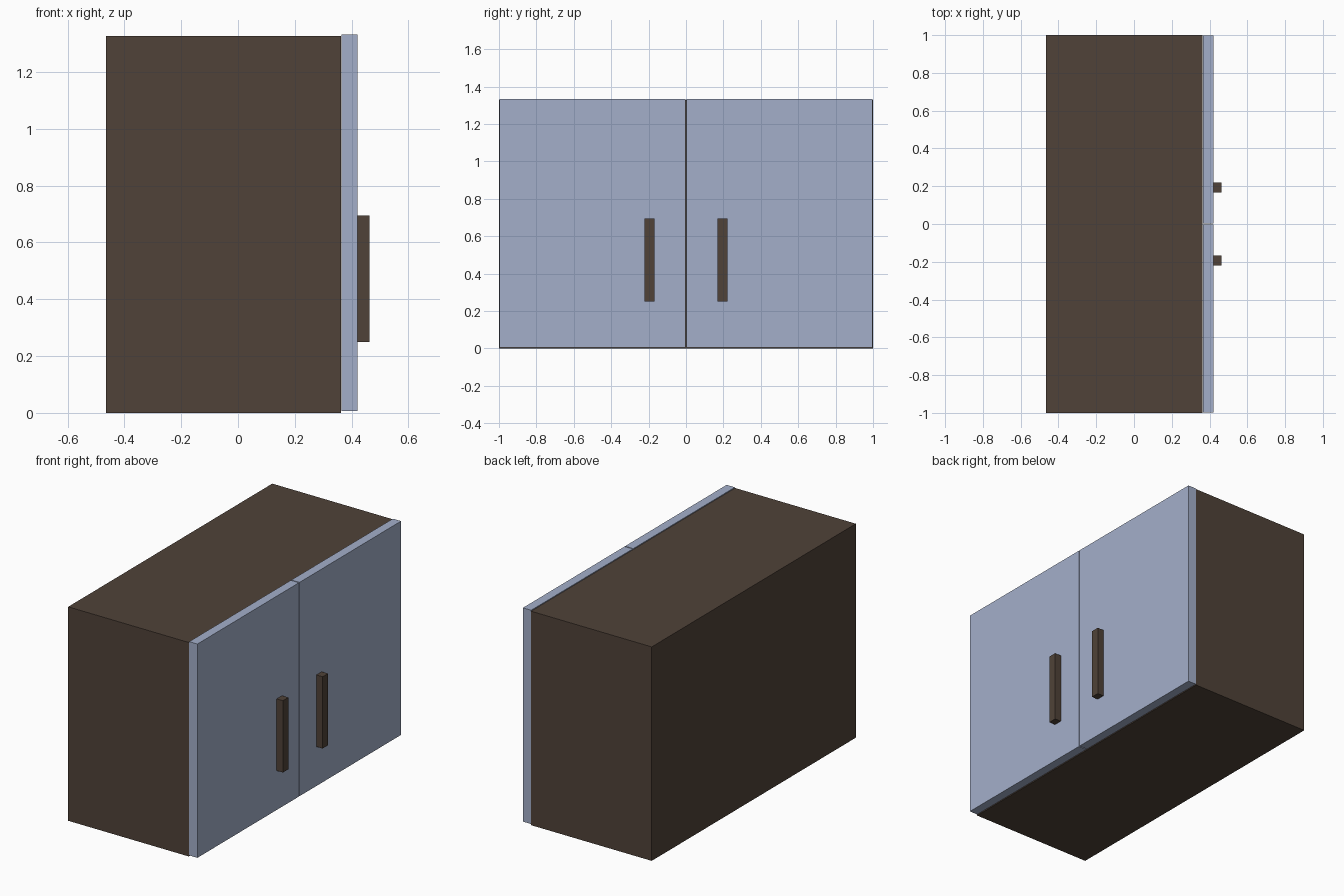
import bpy

if "Cube" in bpy.data.objects:
    bpy.data.objects.remove(bpy.data.objects["Cube"])


def material(name, color):
    mat = bpy.data.materials.new(name)
    mat.diffuse_color = color
    mat.use_nodes = True
    mat.node_tree.nodes["Principled BSDF"].inputs["Base Color"].default_value = mat.diffuse_color
    return mat


def box(name, x, y, z, mat):
    """Box spanning the given (min, max) range on each axis."""
    bpy.ops.mesh.primitive_cube_add(
        size=1, location=[(a + b) / 2 for a, b in (x, y, z)])
    obj = bpy.context.object
    obj.name = name
    obj.scale = [b - a for a, b in (x, y, z)]
    bpy.ops.object.transform_apply(location=False, rotation=False, scale=True)
    obj.data.materials.append(mat)
    return obj


wood = material("dark_wood", (0.08, 0.055, 0.04, 1))
paint = material("blue_grey_paint", (0.37, 0.43, 0.59, 1))

# Cabinet body
box("cabinet_body", (-0.465, 0.363), (-1.0, 1.0), (0.0, 1.327), wood)

# Pair of doors with a narrow gap between them, each with a bar handle
for side, s in (("left", -1), ("right", 1)):
    box(f"{side}_door", (0.364, 0.42), sorted((s * 0.003, s * 0.998)),
        (0.006, 1.332), paint)
    box(f"{side}_handle", (0.42, 0.463), sorted((s * 0.168, s * 0.221)),
        (0.25, 0.695), wood)
